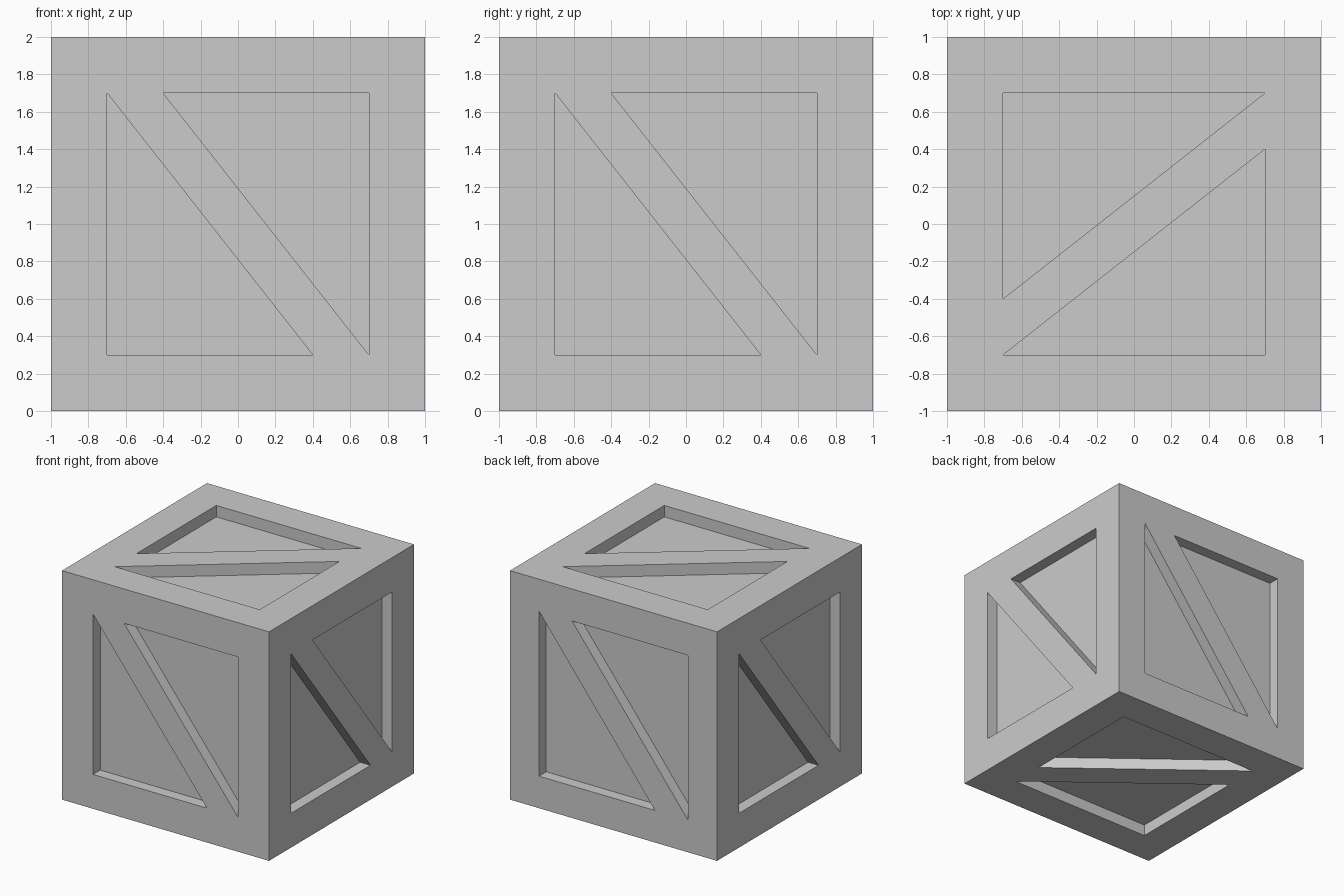
import bpy
import bmesh
from mathutils import Vector

if "Cube" in bpy.data.objects:
    bpy.data.objects.remove(bpy.data.objects["Cube"])

HALF, DEPTH = 1.0, 0.1
CENTRE = Vector((0, 0, 1))


def add_prism(bm, corners, u, v):
    """Triangular prism straddling the crate face spanned by u and v."""
    n = u.cross(v)
    ring = [[bm.verts.new(CENTRE + u * a + v * b + n * h) for a, b in corners]
            for h in (HALF - DEPTH, HALF + DEPTH)]
    bm.faces.new(ring[0][::-1])
    bm.faces.new(ring[1])
    for i in range(3):
        j = (i + 1) % 3
        bm.faces.new((ring[0][i], ring[0][j], ring[1][j], ring[1][i]))


# Face frames (right, up) and the half-size of the recessed area
X, Y, Z = Vector((1, 0, 0)), Vector((0, 1, 0)), Vector((0, 0, 1))
faces = [
    (X, Z, 0.70),    # front
    (-X, Z, 0.72),   # back
    (Y, Z, 0.70),    # right
    (-Y, Z, 0.70),   # left
    (Y, -X, 0.70),   # top
    (Y, X, 0.70),    # bottom
]

# Two triangular recesses per face, leaving a diagonal brace
bm = bmesh.new()
for u, v, m in faces:
    triangle = [(-m, m), (-m, -m), (0.4, -m)]
    add_prism(bm, triangle, u, v)
    add_prism(bm, [(-a, -b) for a, b in triangle], u, v)
bmesh.ops.recalc_face_normals(bm, faces=bm.faces)
cutter_mesh = bpy.data.meshes.new("recess_cutter")
bm.to_mesh(cutter_mesh)
bm.free()
cutter = bpy.data.objects.new("recess_cutter", cutter_mesh)
bpy.context.collection.objects.link(cutter)
cutter.hide_render = True

# Crate body
bpy.ops.mesh.primitive_cube_add(size=2 * HALF, location=CENTRE)
crate = bpy.context.object
crate.name = "crate"
cut = crate.modifiers.new("recesses", 'BOOLEAN')
cut.operation = 'DIFFERENCE'
cut.solver = 'EXACT'
cut.object = cutter
bpy.ops.object.modifier_apply(modifier=cut.name)
bpy.data.objects.remove(cutter, do_unlink=True)
